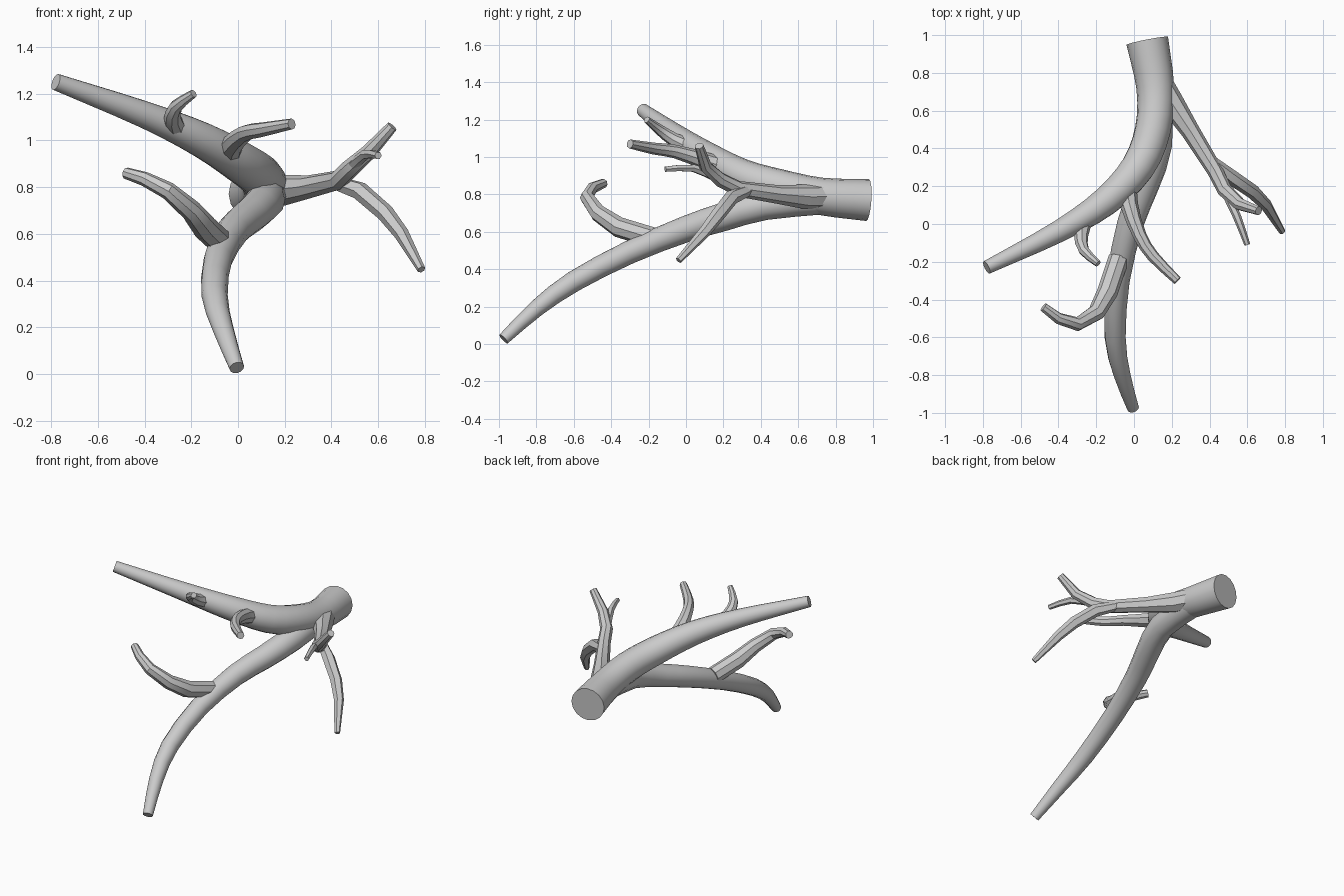
import bpy, bmesh, math
from mathutils import Vector

if "Cube" in bpy.data.objects:
    bpy.data.objects.remove(bpy.data.objects["Cube"])


def spline(pts, steps):
    """Catmull-Rom through (x, y, z, radius) points."""
    p = [Vector(q) for q in pts]
    p = [2 * p[0] - p[1]] + p + [2 * p[-1] - p[-2]]
    out = []
    for i in range(1, len(p) - 2):
        a, b, c, d = p[i - 1:i + 3]
        for k in range(steps):
            t = k / steps
            out.append(0.5 * (2 * b + (c - a) * t + (2 * a - 5 * b + 4 * c - d) * t * t
                              + (3 * b - a - 3 * c + d) * t ** 3))
    return out + [p[-2]]


def branch(name, pts, sides, steps, angle):
    """Tapered capped tube along a path, with a frame carried along it."""
    path = spline(pts, steps)
    pos = [q.to_3d() for q in path]
    bm = bmesh.new()
    rings, side = [], None
    for i, c in enumerate(pos):
        tan = (pos[min(i + 1, len(pos) - 1)] - pos[max(i - 1, 0)]).normalized()
        if side is None:
            side = tan.cross(Vector((0, 0, 1)))
        side = (side - tan * side.dot(tan)).normalized()
        up = tan.cross(side)
        ring = []
        for k in range(sides):
            a = math.tau * k / sides
            ring.append(bm.verts.new(c + path[i][3] * (math.cos(a) * side + math.sin(a) * up)))
        rings.append(ring)
    for r0, r1 in zip(rings, rings[1:]):
        for k in range(sides):
            j = (k + 1) % sides
            bm.faces.new((r0[k], r0[j], r1[j], r1[k]))
    bm.faces.new(rings[0])
    bm.faces.new(rings[-1])
    bmesh.ops.recalc_face_normals(bm, faces=bm.faces)
    mesh = bpy.data.meshes.new(name)
    bm.to_mesh(mesh)
    bm.free()
    ob = bpy.data.objects.new(name, mesh)
    bpy.context.collection.objects.link(ob)
    bpy.ops.object.select_all(action='DESELECT')
    ob.select_set(True)
    bpy.context.view_layer.objects.active = ob
    bpy.ops.object.shade_smooth_by_angle(angle=math.radians(angle))


# Trunk running into the upper left limb
branch("trunk", [(.07, .97, .77, .112), (.113, .72, .79, .1), (.1, .5, .84, .095),
                 (.02, .3, .9, .09), (-.15, .12, 1.0, .077), (-.4, -.04, 1.11, .058),
                 (-.78, -.23, 1.25, .036)], 16, 3, 40)

# Long lower limb reaching the ground
branch("lower_limb", [(.115, .75, .78, .085), (.12, .42, .745, .082), (.055, .2, .68, .076),
                      (-.02, 0, .615, .07), (-.085, -.3, .492, .062), (-.1, -.6, .335, .056),
                      (-.063, -.8, .19, .045), (-.005, -.975, .027, .032)], 12, 2, 40)

# Right-hand limb with its two forks
branch("right_limb", [(.14, .74, .79, .068), (.2, .64, .787, .066), (.3, .49, .8, .05),
                      (.43, .28, .83, .042), (.48, .18, .88, .04), (.56, .105, .95, .034),
                      (.66, .07, 1.06, .024)], 8, 1, 35)
branch("right_fork_low", [(.4, .34, .825, .03), (.52, .245, .785, .04), (.63, .17, .69, .038),
                          (.7, .1, .6, .032), (.785, -.04, .447, .018)], 6, 1, 35)
branch("right_fork_small", [(.48, .18, .88, .025), (.545, .04, .94, .022),
                            (.6, -.11, .935, .016)], 6, 2, 35)

# Twigs on the upper and lower limbs
branch("upper_twig_left", [(-.26, .05, 1.04, .05), (-.28, -.06, 1.09, .038),
                           (-.265, -.14, 1.145, .029), (-.19, -.21, 1.2, .018)], 8, 2, 35)
branch("upper_twig_right", [(-.04, .24, .93, .055), (-.025, .1, .98, .047),
                            (.03, -.06, 1.03, .036), (.1, -.17, 1.045, .032),
                            (.23, -.3, 1.07, .024)], 8, 2, 35)
branch("lower_twig", [(-.08, -.18, .57, .055), (-.14, -.36, .625, .055), (-.2, -.47, .7, .046),
                      (-.3, -.53, .785, .038), (-.4, -.5, .835, .031),
                      (-.48, -.44, .86, .025)], 8, 1, 35)
